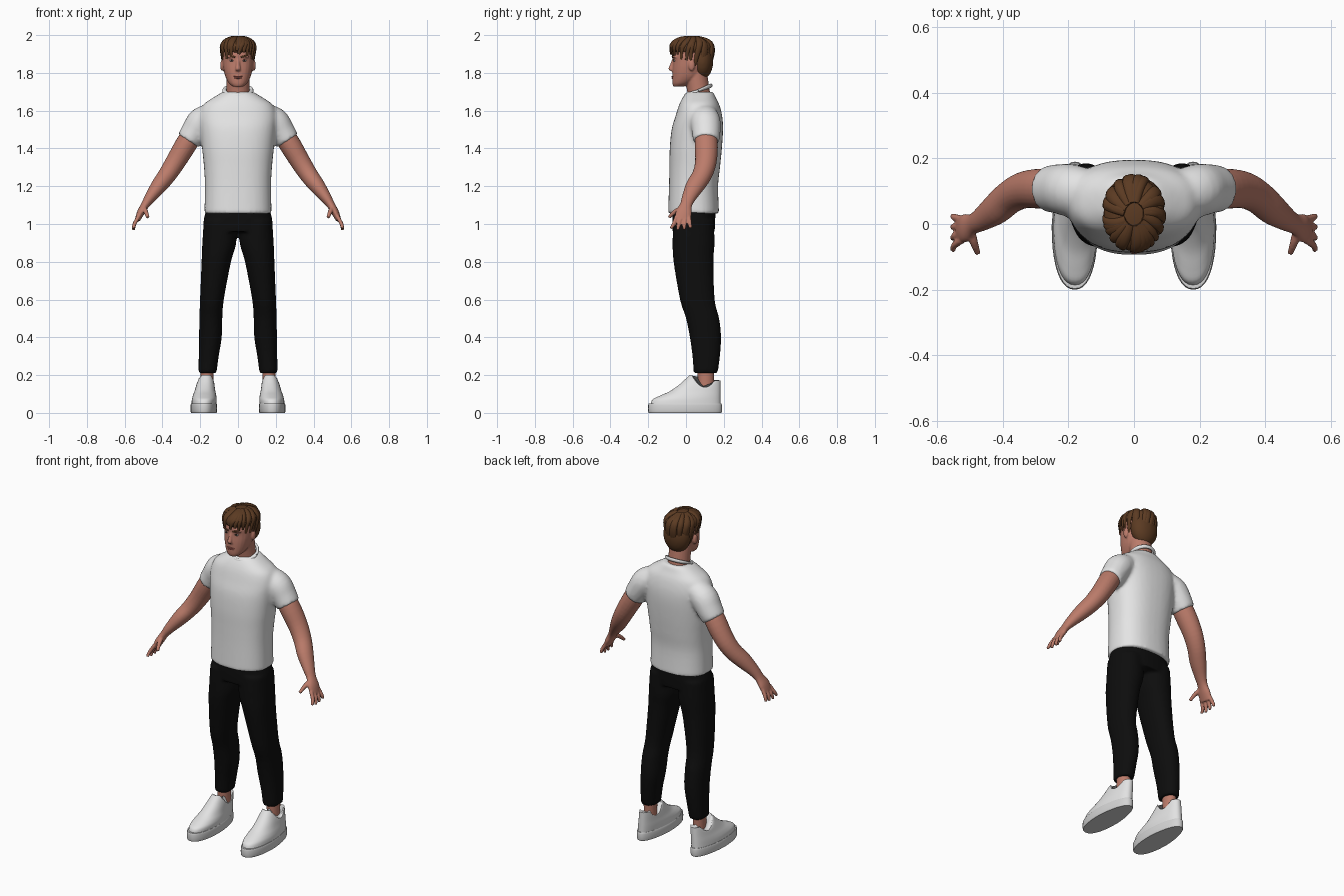
import bpy
import bmesh
import math
import random
from mathutils import Vector, Matrix

cube = bpy.data.objects.get("Cube")
if cube:
    bpy.data.objects.remove(cube, do_unlink=True)
random.seed(4)
X, Y = Vector((1, 0, 0)), Vector((0, 1, 0))


def material(name, *rgb):
    mat = bpy.data.materials.new(name)
    mat.use_nodes = True
    mat.diffuse_color = (*rgb, 1)
    mat.node_tree.nodes["Principled BSDF"].inputs["Base Color"].default_value = (*rgb, 1)
    return mat


skin = material("skin", 0.5, 0.2, 0.145)
lip_tone = material("lip tone", 0.36, 0.1, 0.08)
hair_brown = material("hair brown", 0.105, 0.043, 0.016)
shirt_white = material("shirt white", 0.78, 0.78, 0.78)
shoe_white = material("shoe white", 0.76, 0.76, 0.76)
sole_white = material("sole white", 0.66, 0.66, 0.66)
trouser_black = material("trouser black", 0.004, 0.004, 0.004)
eye_white = material("eye white", 0.45, 0.4, 0.37)
eye_dark = material("eye dark", 0.03, 0.02, 0.015)


def smooth_rings(rings, steps):
    """Catmull-Rom interpolation between ring tuples."""
    out = []
    last = len(rings) - 1
    for i in range(last):
        quad = [rings[min(max(i + k, 0), last)] for k in (-1, 0, 1, 2)]
        for s in range(steps):
            t = s / steps
            out.append([b + 0.5 * t * (c - a + t * (2 * a - 5 * b + 4 * c - d + t * (3 * (b - c) + d - a)))
                        for a, b, c, d in zip(*quad)])
    return out + [list(rings[-1])]


def loft(bm, rings, side=None, power=2, segments=24, steps=4, flip=1):
    """Skin rings (x, y, z, radius_u, radius_v); level, or across the path when side is given."""
    rings = smooth_rings(rings, steps)
    centres = [Vector(r[:3]) for r in rings]
    loops = []
    for i, ring in enumerate(rings):
        u, v = X, Y
        if side is not None:
            t = (centres[min(i + 1, len(rings) - 1)] - centres[max(i - 1, 0)]).normalized()
            u = (side - t * side.dot(t)).normalized()
            v = t.cross(u)
        loop = []
        for k in range(segments):
            a = math.tau * k / segments
            c, s = (math.copysign(abs(w) ** (2 / power), w) for w in (math.cos(a), math.sin(a)))
            p = centres[i] + u * (ring[3] * c) + v * (ring[4] * s)
            loop.append(bm.verts.new((p.x * flip, p.y, p.z)))
        loops.append(loop)
    for low, high in zip(loops, loops[1:]):
        for k in range(segments):
            n = (k + 1) % segments
            bm.faces.new((low[k], low[n], high[n], high[k]))
    bm.faces.new(loops[0][::-1])
    bm.faces.new(loops[-1])


def ball(bm, centre, radii):
    place = Matrix.Translation(centre) @ Matrix.Diagonal((*radii, 1))
    bmesh.ops.create_uvsphere(bm, u_segments=24, v_segments=16, radius=1, matrix=place)


def finish(bm, name, mat, voxel=0, relax=3, mirror=False):
    """Turn the mesh into a named object, optionally fused and mirrored."""
    bmesh.ops.recalc_face_normals(bm, faces=bm.faces)
    mesh = bpy.data.meshes.new(name)
    bm.to_mesh(mesh)
    bm.free()
    mesh.materials.append(mat)
    obj = bpy.data.objects.new(name, mesh)
    bpy.context.collection.objects.link(obj)
    bpy.ops.object.select_all(action='DESELECT')
    obj.select_set(True)
    bpy.context.view_layer.objects.active = obj
    bpy.ops.object.shade_smooth_by_angle(angle=math.radians(50))
    if voxel:
        fuse = obj.modifiers.new("Fuse", 'REMESH')
        fuse.mode = 'VOXEL'
        fuse.voxel_size = voxel
        fuse.use_smooth_shade = True
        soften = obj.modifiers.new("Soften", 'SMOOTH')
        soften.iterations = relax
    if mirror:
        obj.modifiers.new("Mirror", 'MIRROR')
    return obj


# T-shirt: torso and both sleeves fused
bm = bmesh.new()
loft(bm, [(0, 0.04, 1.055, 0.178, 0.135), (0, 0.04, 1.2, 0.175, 0.13), (0, 0.046, 1.3, 0.18, 0.134),
          (0, 0.052, 1.4, 0.19, 0.138), (0, 0.06, 1.5, 0.2, 0.136), (0, 0.068, 1.57, 0.205, 0.124),
          (0, 0.07, 1.63, 0.185, 0.107), (0, 0.07, 1.67, 0.13, 0.087), (0, 0.075, 1.7, 0.08, 0.07)],
     power=2.4, segments=40)
for flip in (1, -1):
    loft(bm, [(0.12, 0.09, 1.585, 0.07, 0.06), (0.19, 0.102, 1.545, 0.08, 0.076),
              (0.23, 0.107, 1.49, 0.076, 0.071), (0.263, 0.107, 1.44, 0.07, 0.065)], side=Y, flip=flip)
finish(bm, "t_shirt", shirt_white, voxel=0.01, relax=6)

# Collar band, higher at the back
bm = bmesh.new()
band = [(math.cos(a) * 0.072, 0.065 + math.sin(a) * 0.068, 1.706 + math.sin(a) * 0.027, 0.007, 0.011)
        for a in (math.tau * k / 24 for k in range(25))]
loft(bm, band, side=Vector((0.01, 0.02, 1)).cross(X), segments=10, steps=2)
finish(bm, "collar", shirt_white)

# Trousers: hips and both legs fused
bm = bmesh.new()
loft(bm, [(0, 0.043, 1.08, 0.168, 0.112), (0, 0.041, 1.02, 0.182, 0.114), (0, 0.04, 0.96, 0.185, 0.112)],
     power=2.3, segments=36)
for flip in (1, -1):
    loft(bm, [(0.095, 0.04, 1.02, 0.086, 0.108), (0.099, 0.04, 0.9, 0.09, 0.111), (0.115, 0.04, 0.8, 0.078, 0.106),
              (0.138, 0.06, 0.6, 0.063, 0.092), (0.144, 0.088, 0.5, 0.061, 0.088), (0.146, 0.103, 0.4, 0.06, 0.083),
              (0.155, 0.107, 0.3, 0.053, 0.073), (0.162, 0.104, 0.21, 0.048, 0.064)], power=2.2, flip=flip)
finish(bm, "trousers", trouser_black, voxel=0.01, relax=3)

# Arms with palm, fingers and thumb
bm = bmesh.new()
loft(bm, [(0.2, 0.1, 1.54, 0.05, 0.05), (0.27, 0.107, 1.43, 0.061, 0.057), (0.33, 0.105, 1.33, 0.057, 0.053),
          (0.375, 0.085, 1.26, 0.052, 0.048), (0.42, 0.047, 1.2, 0.049, 0.042), (0.465, 0.015, 1.14, 0.037, 0.03),
          (0.492, 0, 1.1, 0.032, 0.022), (0.515, -0.012, 1.06, 0.043, 0.02), (0.533, -0.018, 1.02, 0.04, 0.014)],
     side=Y)
for k in range(4):
    start, end = -0.05 + 0.022 * k, -0.08 + 0.035 * k
    reach = 0.965 + 0.008 * abs(k - 1.4)
    loft(bm, [(0.526, start, 1.04, 0.011, 0.011), (0.548, (start + end) / 2, 1, 0.0105, 0.0105),
              (0.553, end, reach, 0.008, 0.008)], side=Y, segments=12)
loft(bm, [(0.5, -0.02, 1.085, 0.015, 0.014), (0.488, -0.058, 1.065, 0.0125, 0.012),
          (0.477, -0.09, 1.035, 0.009, 0.009)], side=X, segments=12)
finish(bm, "arms", skin, voxel=0.005, relax=2, mirror=True)

# Ankles
bm = bmesh.new()
loft(bm, [(0.165, 0.105, 0.08, 0.036, 0.045), (0.165, 0.105, 0.15, 0.034, 0.042), (0.164, 0.105, 0.26, 0.036, 0.045)])
finish(bm, "ankles", skin, mirror=True)


def narrow_heel(bm):
    for v in bm.verts:
        v.co.x = 0.176 + (v.co.x - 0.176) * (1 - max(0, v.co.y))


# Shoe soles
bm = bmesh.new()
loft(bm, [(0.181, -0.005, z, 0.067 + grow, 0.192 + grow) for z, grow in
          ((0, 0), (0.008, 0.003), (0.04, 0.003), (0.05, 0))], power=2.3, segments=40, steps=2)
narrow_heel(bm)
finish(bm, "shoe_soles", sole_white, mirror=True)

# Shoe uppers with a dipped ankle opening
bm = bmesh.new()
upper = [(0.04, -0.188, 0.066), (0.07, -0.178, 0.066), (0.09, -0.14, 0.063), (0.115, -0.085, 0.057),
         (0.15, -0.035, 0.051), (0.18, -0.002, 0.045), (0.2, 0.018, 0.039)]
loft(bm, [(0.181 - 0.08 * (z - 0.04), (front + 0.183) / 2, z, wide, (0.183 - front) / 2) for z, front, wide in upper],
     power=2.3, segments=40)
narrow_heel(bm)
for v in bm.verts:
    if v.co.y > 0.02:
        dip = 0.135 + 14 * (v.co.y - 0.1) ** 2
        v.co.z = min(v.co.z, dip, 0.172 if v.co.y > 0.1 else 1)
finish(bm, "shoe_uppers", shoe_white, mirror=True)

# Head with neck, nose, brow and ears fused
bm = bmesh.new()
loft(bm, [(0, 0.075, 1.64, 0.066, 0.062), (0, 0.065, 1.71, 0.062, 0.06), (0, 0.05, 1.8, 0.062, 0.062)])
loft(bm, [(0, -0.04, 1.727, 0.026, 0.026), (0, -0.022, 1.745, 0.048, 0.05), (0, 0.003, 1.78, 0.067, 0.076),
          (0, 0.012, 1.82, 0.077, 0.084), (0, 0.02, 1.86, 0.082, 0.089), (0, 0.03, 1.9, 0.083, 0.101),
          (0, 0.035, 1.94, 0.074, 0.09), (0, 0.035, 1.97, 0.045, 0.055)], power=2.2)
loft(bm, [(0, -0.062, 1.875, 0.009, 0.01), (0, -0.074, 1.845, 0.01, 0.01), (0, -0.081, 1.82, 0.014, 0.012),
          (0, -0.068, 1.808, 0.013, 0.008)])
for flip in (1, -1):
    ball(bm, (0.032 * flip, -0.058, 1.886), (0.028, 0.014, 0.008))
    ball(bm, (0.084 * flip, 0.03, 1.84), (0.01, 0.017, 0.03))
finish(bm, "head", skin, voxel=0.005, relax=2)

# Face details
bm = bmesh.new()
ball(bm, (0.033, -0.061, 1.865), (0.013, 0.007, 0.005))
finish(bm, "eyes", eye_white, mirror=True)
bm = bmesh.new()
ball(bm, (0.033, -0.065, 1.866), (0.0055, 0.005, 0.005))
finish(bm, "irises", eye_dark, mirror=True)
bm = bmesh.new()
loft(bm, [(0.014, -0.072, 1.882, 0.003, 0.004), (0.035, -0.07, 1.889, 0.004, 0.005),
          (0.056, -0.054, 1.885, 0.002, 0.003)], side=Y, segments=10)
finish(bm, "eyebrows", hair_brown, mirror=True)
bm = bmesh.new()
ball(bm, (0, -0.069, 1.781), (0.024, 0.008, 0.004))
ball(bm, (0, -0.068, 1.773), (0.02, 0.009, 0.005))
finish(bm, "lips", lip_tone)

# Hair cap
bm = bmesh.new()
ball(bm, (0, 0.03, 1.935), (0.094, 0.114, 0.056))
ball(bm, (0, 0.085, 1.865), (0.083, 0.06, 0.1))
finish(bm, "hair_cap", hair_brown, voxel=0.008, relax=3)

# Hair locks sweeping from the crown to the hairline
bm = bmesh.new()
count = 26
for k in range(count):
    a = math.tau * k / count + random.uniform(-0.08, 0.08)
    back = max(0, math.sin(a))
    end = -8 - 10 * abs(math.cos(a)) - 58 * back ** 0.8 + random.uniform(-5, 5)
    swirl = random.uniform(-0.1, 0.5)
    width = random.uniform(0.015, 0.021)
    rings = []
    for s in range(6):
        t = s / 5
        e = math.radians(72 + (end - 72) * t)
        b = a + swirl * (1 - t)
        drop = 0.06 if e > 0 else 0.17
        taper = 0.35 + 0.65 * math.sin(math.pi * min(1, 0.25 + 0.75 * t))
        rings.append((0.09 * math.cos(e) * math.cos(b), 0.03 + 0.113 * math.cos(e) * math.sin(b),
                      1.93 + drop * math.sin(e), width * taper, 0.011 * taper))
    loft(bm, rings, side=Vector((-math.sin(a), math.cos(a), 0)), segments=10, steps=3)
finish(bm, "hair_locks", hair_brown)
